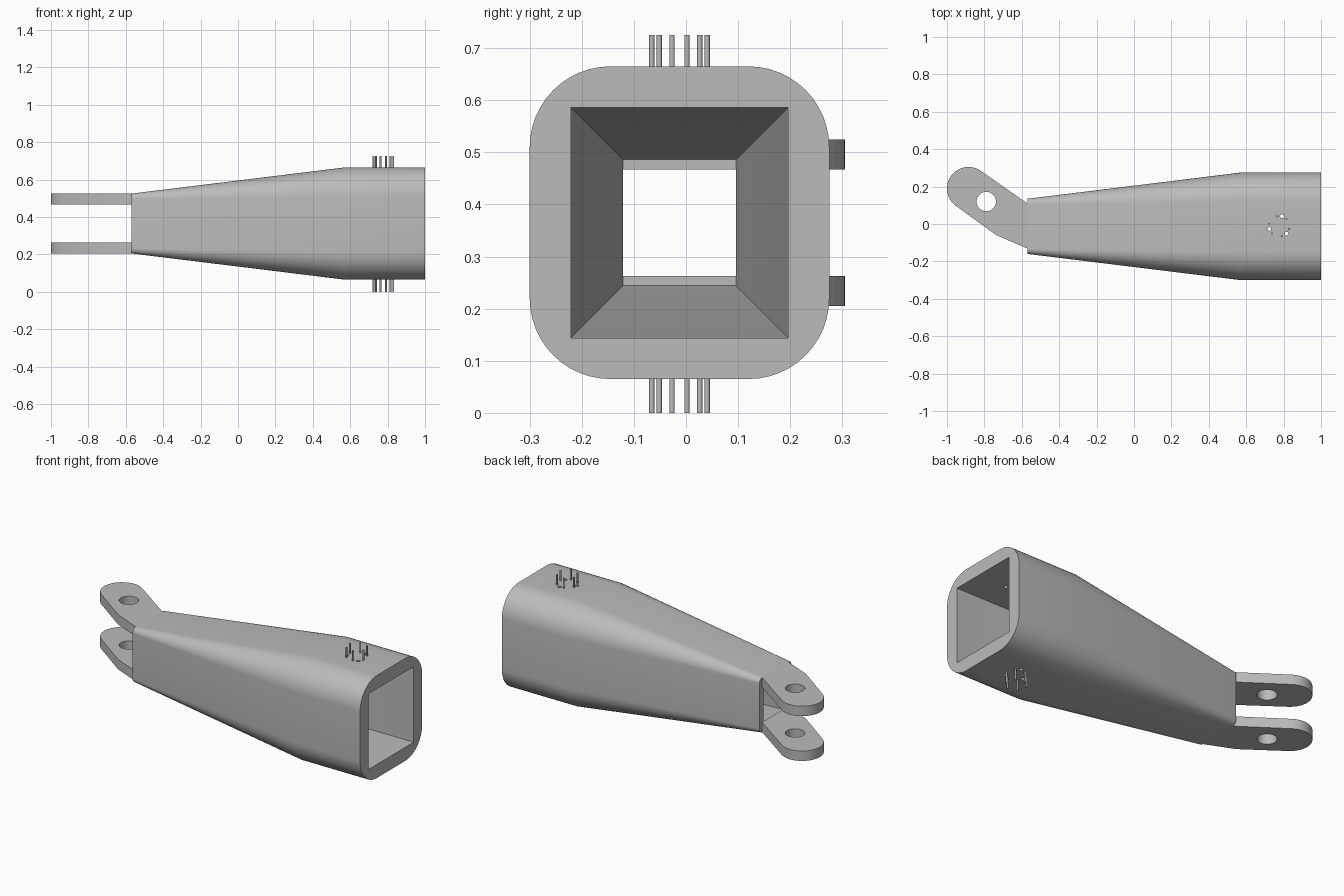
import bpy, bmesh, math
from mathutils import Vector

if "Cube" in bpy.data.objects:
    bpy.data.objects.remove(bpy.data.objects["Cube"])

CY, CZ = -0.0125, 0.365          # axis of the tube

grey = bpy.data.materials.new("plain grey")
grey.diffuse_color = (0.5, 0.5, 0.5, 1)
grey.use_nodes = True
grey.node_tree.nodes["Principled BSDF"].inputs["Base Color"].default_value = grey.diffuse_color


def finish(name, bm):
    bmesh.ops.recalc_face_normals(bm, faces=bm.faces)
    me = bpy.data.meshes.new(name)
    bm.to_mesh(me)
    bm.free()
    me.materials.append(grey)
    ob = bpy.data.objects.new(name, me)
    bpy.context.collection.objects.link(ob)
    return ob


def section(x, hy, hz, r, n):
    """Rounded rectangle (or plain one when r is 0) across the x axis."""
    pts = []
    for k, (sy, sz) in enumerate([(1, 1), (-1, 1), (-1, -1), (1, -1)]):
        for i in range(n + 1):
            a = math.radians(90 * (k + (i / n if n else 0)))
            pts.append((x, CY + sy * (hy - r) + r * math.cos(a),
                        CZ + sz * (hz - r) + r * math.sin(a)))
    return pts


def loft(name, rings):
    bm = bmesh.new()
    vr = [[bm.verts.new(p) for p in ring] for ring in rings]
    m = len(vr[0])
    for a, b in zip(vr, vr[1:]):
        for i in range(m):
            j = (i + 1) % m
            bm.faces.new((a[i], a[j], b[j], b[i]))
    bm.faces.new(vr[0])
    bm.faces.new(vr[-1])
    return finish(name, bm)


def prism(name, pts, z0, z1):
    bm = bmesh.new()
    f = bm.faces.new([bm.verts.new((x, y, z0)) for x, y in pts])
    ext = bmesh.ops.extrude_face_region(bm, geom=[f])["geom"]
    bmesh.ops.translate(bm, vec=Vector((0, 0, z1 - z0)),
                        verts=[g for g in ext if isinstance(g, bmesh.types.BMVert)])
    return finish(name, bm)


def circle(cx, cy, r, n, a0=0, a1=360, closed=True):
    steps = n if closed else n - 1
    return [(cx + r * math.cos(math.radians(a0 + (a1 - a0) * i / steps)),
             cy + r * math.sin(math.radians(a0 + (a1 - a0) * i / steps))) for i in range(n)]


def cut(target, cutter):
    cutter.hide_render = True
    mod = target.modifiers.new("cut", 'BOOLEAN')
    mod.operation, mod.solver, mod.object = 'DIFFERENCE', 'EXACT', cutter
    bpy.context.view_layer.objects.active = target
    bpy.ops.object.modifier_apply(modifier=mod.name)
    bpy.data.objects.remove(cutter)


def smooth(ob):
    bpy.ops.object.select_all(action='DESELECT')
    ob.select_set(True)
    bpy.context.view_layer.objects.active = ob
    bpy.ops.object.shade_smooth_by_angle(angle=math.radians(30))


# tapered tube with rounded outside and square bore
body = loft("tapered_tube", [section(-0.57, 0.1475, 0.16, 0.027, 12),
                             section(0.57, 0.2875, 0.30, 0.155, 12),
                             section(1.0, 0.2875, 0.30, 0.155, 12)])
ext = 0.03 * 0.1 / 1.14          # carry the taper a little past the end
cut(body, loft("bore", [section(-0.60, 0.1085 - ext, 0.121 - ext, 0, 0),
                        section(0.57, 0.2085, 0.221, 0, 0),
                        section(1.05, 0.2085, 0.221, 0, 0)]))

# ring of three holes through the top and bottom walls
PX, PY, PR = 0.777, -0.0125, 0.055
for ang in (75, 195, 315):
    a = math.radians(ang)
    cut(body, prism("hole", circle(PX + PR * math.cos(a), PY + PR * math.sin(a), 0.01, 20), -0.1, 0.9))
smooth(body)

# angled hinge lugs with a pin hole
outline = [(-0.57, -0.131), (-0.57, 0.11)] \
    + circle(-0.885, 0.19, 0.115, 25, 55, 235, closed=False) + [(-0.735, -0.06)]
for name, z0, z1 in (("lower_lug", 0.205, 0.263), ("upper_lug", 0.467, 0.525)):
    lug = prism(name, outline, z0, z1)
    cut(lug, prism("lug_hole", circle(-0.79, 0.12, 0.052, 40), z0 - 0.05, z1 + 0.05))
    smooth(lug)

# six thin pins standing out of the top and bottom
for side, z0, z1 in (("top", 0.64, 0.725), ("bottom", 0.0, 0.09)):
    for k in range(6):
        a = math.radians(-15 + 60 * k)
        pin = prism(f"{side}_pin_{k + 1}",
                    circle(PX + PR * math.cos(a), PY + PR * math.sin(a), 0.005, 16), z0, z1)
        smooth(pin)
